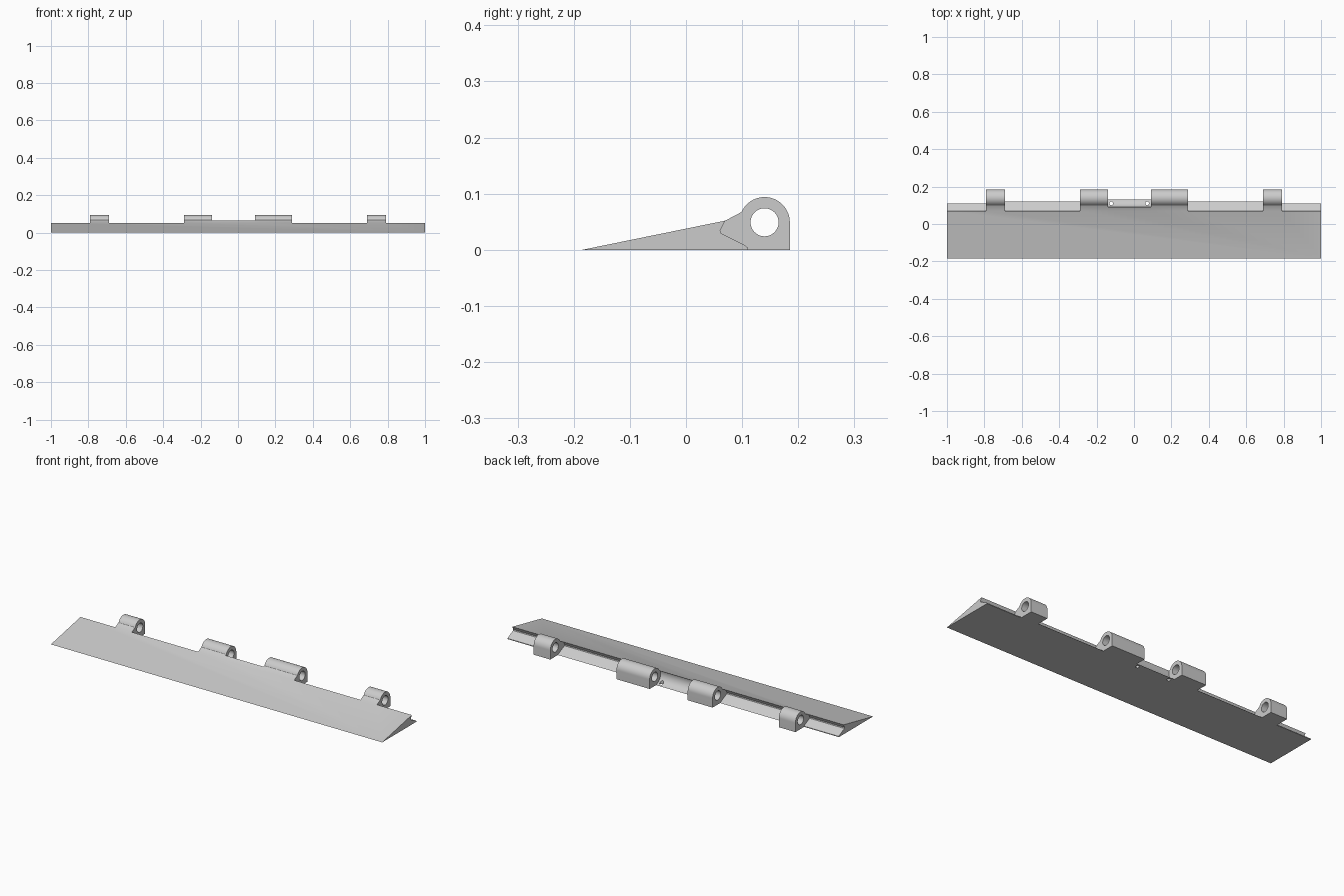
import bpy, bmesh, math

cube = bpy.data.objects.get("Cube")
if cube:
    bpy.data.objects.remove(cube)

# One plain grey for the whole casting
GREY = (0.6, 0.6, 0.6, 1)
grey = bpy.data.materials.new("light grey")
grey.diffuse_color = GREY
grey.use_nodes = True
grey.node_tree.nodes["Principled BSDF"].inputs["Base Color"].default_value = GREY

PIN_Y, PIN_Z = 0.14, 0.049      # hinge pin axis


def arc(radius, start, end, steps):
    """Points (y, z) around the hinge pin axis."""
    angles = [math.radians(start + (end - start) * i / steps) for i in range(steps + 1)]
    return [(PIN_Y + radius * math.cos(a), PIN_Z + radius * math.sin(a)) for a in angles]


def prism(name, profile, x0, x1):
    """Extrude a (y, z) profile along x."""
    bm = bmesh.new()
    face = bm.faces.new([bm.verts.new((x0, y, z)) for y, z in profile])
    ext = bmesh.ops.extrude_face_region(bm, geom=[face])
    verts = [v for v in ext["geom"] if isinstance(v, bmesh.types.BMVert)]
    bmesh.ops.translate(bm, verts=verts, vec=(x1 - x0, 0, 0))
    bmesh.ops.recalc_face_normals(bm, faces=bm.faces)
    mesh = bpy.data.meshes.new(name)
    bm.to_mesh(mesh)
    bm.free()
    mesh.materials.append(grey)
    ob = bpy.data.objects.new(name, mesh)
    bpy.context.scene.collection.objects.link(ob)
    return ob


def combine(target, tool, operation):
    """Apply a boolean and discard the tool."""
    mod = target.modifiers.new("join", "BOOLEAN")
    mod.operation, mod.solver, mod.object = operation, "EXACT", tool
    bpy.context.view_layer.objects.active = target
    bpy.ops.object.modifier_apply(modifier=mod.name)
    bpy.data.objects.remove(tool)


# Cross-sections, all sharing the same front wedge
wedge = [(-0.185, 0), (0.07, 0.052)]
groove = wedge + [(0.061, 0.034), (0.063, 0.029)]
end_profile = groove + [(0.105, 0.008), (0.11, 0.004), (0.11, 0)]
mid_profile = groove + [(0.118, 0.002), (0.12, 0)]
lug_profile = wedge + arc(0.045, 156, 0, 28) + [(0.185, 0)]
cradle_profile = wedge + arc(0.05, 163, 258, 18) + [(0.13, 0)]

# Consecutive sections along the strip
sections = [
    (-1, end_profile), (-0.79, lug_profile), (-0.69, mid_profile),
    (-0.29, lug_profile), (-0.14, cradle_profile), (0.09, lug_profile),
    (0.29, mid_profile), (0.69, lug_profile), (0.79, end_profile),
]
stops = [s[0] for s in sections[1:]] + [1]
parts = [prism("section", profile, x0, x1) for (x0, profile), x1 in zip(sections, stops)]
body = parts[0]
body.name = body.data.name = "hinged_wedge_strip"
for part in parts[1:]:
    combine(body, part, "UNION")

# Pin bore through all lugs
bore = prism("pin_bore", arc(0.025, 0, 348.75, 31), -1.1, 1.1)
combine(body, bore, "DIFFERENCE")

# Small spring holes at both ends of the cradle
for x in (-0.122, 0.07):
    bpy.ops.mesh.primitive_cylinder_add(vertices=16, radius=0.01, depth=0.07,
                                        location=(x, 0.11, 0.01))
    combine(body, bpy.context.object, "DIFFERENCE")

# Merge coplanar faces left by the joins
bm = bmesh.new()
bm.from_mesh(body.data)
bmesh.ops.remove_doubles(bm, verts=bm.verts, dist=0.00005)
bmesh.ops.dissolve_limit(bm, angle_limit=math.radians(0.5), verts=bm.verts, edges=bm.edges)
bm.to_mesh(body.data)
bm.free()

# Smooth rounded surfaces, sharp edges
bpy.ops.object.select_all(action="DESELECT")
body.select_set(True)
bpy.context.view_layer.objects.active = body
bpy.ops.object.shade_smooth_by_angle(angle=math.radians(25))
